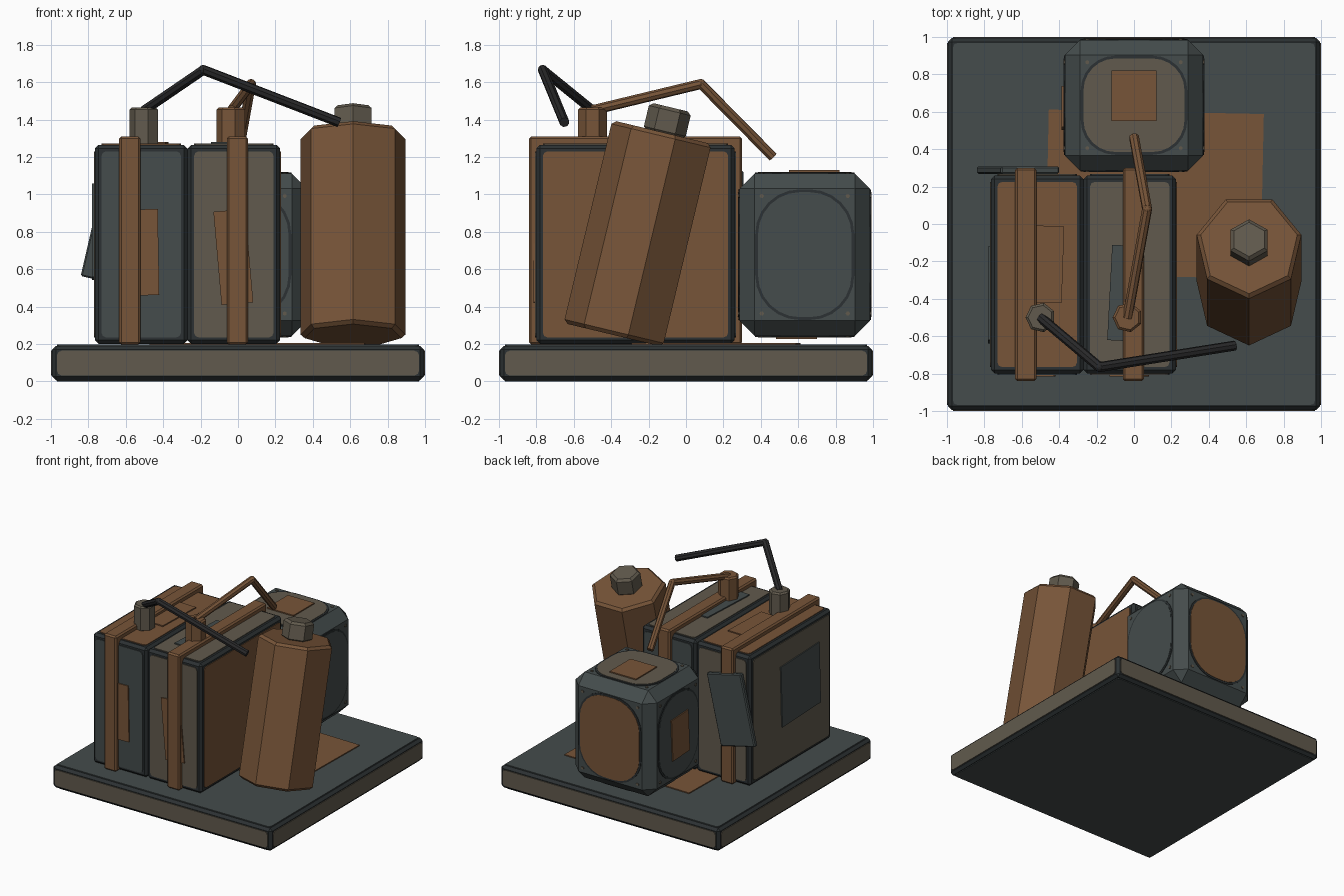
import bpy, bmesh, math
from mathutils import Vector, Matrix

if "Cube" in bpy.data.objects:
    bpy.data.objects.remove(bpy.data.objects["Cube"])


def material(name, rgb):
    m = bpy.data.materials.new(name)
    m.diffuse_color = (*rgb, 1)
    m.use_nodes = True
    m.node_tree.nodes["Principled BSDF"].inputs["Base Color"].default_value = m.diffuse_color
    return m


SLATE = material("slate", (0.058, 0.072, 0.072))
BROWN = material("rust brown", (0.185, 0.090, 0.040))
TAUPE = material("taupe", (0.120, 0.102, 0.074))
TRIM = material("dark trim", (0.025, 0.031, 0.033))
BLACK = material("black rubber", (0.022, 0.022, 0.023))

# Face frames: normal, horizontal axis, vertical axis
FACES = {
    "front": ((0, -1, 0), (1, 0, 0), (0, 0, 1)),
    "back": ((0, 1, 0), (-1, 0, 0), (0, 0, 1)),
    "right": ((1, 0, 0), (0, 1, 0), (0, 0, 1)),
    "left": ((-1, 0, 0), (0, -1, 0), (0, 0, 1)),
    "top": ((0, 0, 1), (1, 0, 0), (0, 1, 0)),
    "bottom": ((0, 0, -1), (1, 0, 0), (0, -1, 0)),
}


def finish(bm, name, mat, matrix=None, bevel=0.0):
    if bevel:
        bmesh.ops.bevel(bm, geom=bm.edges[:], offset=bevel, segments=1, affect='EDGES')
    bmesh.ops.recalc_face_normals(bm, faces=bm.faces)
    me = bpy.data.meshes.new(name)
    bm.to_mesh(me)
    bm.free()
    me.materials.append(mat)
    ob = bpy.data.objects.new(name, me)
    if matrix:
        ob.matrix_world = matrix
    bpy.context.collection.objects.link(ob)
    return ob


def box(name, lo, hi, mat, bevel=0.0, rot=None):
    lo, hi = Vector(lo), Vector(hi)
    bm = bmesh.new()
    bmesh.ops.create_cube(bm, size=1)
    bmesh.ops.scale(bm, vec=hi - lo, verts=bm.verts)
    m = Matrix.Translation((lo + hi) / 2)
    return finish(bm, name, mat, m @ rot if rot else m, bevel)


def plate(name, face, center, w, h, mat, t=0.008, r=0.0, segs=1, roll=0.0):
    """Flat plate with rounded corners lying on a face, its back at center."""
    n, u, v = (Vector(a) for a in FACES[face])
    pts = []
    for k, (sx, sy) in enumerate(((1, 1), (-1, 1), (-1, -1), (1, -1))):
        cx, cy = sx * (w / 2 - r), sy * (h / 2 - r)
        for i in range(segs + 1 if r else 1):
            a = math.pi / 2 * (k + (i / segs if r else 0))
            pts.append((cx + r * math.cos(a), cy + r * math.sin(a), 0))
    bm = bmesh.new()
    f = bm.faces.new([bm.verts.new(p) for p in pts])
    ext = bmesh.ops.extrude_face_region(bm, geom=[f])
    bmesh.ops.translate(bm, vec=(0, 0, t),
                        verts=[g for g in ext["geom"] if isinstance(g, bmesh.types.BMVert)])
    m = Matrix((u, v, n)).transposed().to_4x4()
    return finish(bm, name, mat, Matrix.Translation(center) @ m @ Matrix.Rotation(roll, 4, 'Z'))


def prism(name, a, b, radius, sides, mat, bevel=0.0, turn=0.0):
    """Many-sided rod from a to b."""
    a, b = Vector(a), Vector(b)
    d = b - a
    bm = bmesh.new()
    bmesh.ops.create_cone(bm, cap_ends=True, segments=sides, radius1=radius, radius2=radius,
                          depth=d.length, matrix=Matrix.Rotation(turn, 4, 'Z'))
    if bevel:
        rims = [e for e in bm.edges if abs(e.verts[0].co.z - e.verts[1].co.z) < 1e-4]
        bmesh.ops.bevel(bm, geom=rims, offset=bevel, segments=1, affect='EDGES')
    rot = Vector((0, 0, 1)).rotation_difference(d).to_matrix().to_4x4()
    return finish(bm, name, mat, Matrix.Translation((a + b) / 2) @ rot)


def face_spot(lo, hi, face):
    """Center of a face of a box, with its width and height."""
    lo, hi = Vector(lo), Vector(hi)
    n, u, v = (Vector(a) for a in FACES[face])
    size = hi - lo
    c = (lo + hi) / 2 + Vector([n[i] * size[i] / 2 for i in range(3)])
    return c, abs(u.dot(size)), abs(v.dot(size))


def framed_box(name, lo, hi, margin, colors):
    """Dark bevelled box with a coloured panel on each listed face."""
    box(name, lo, hi, TRIM, 0.02)
    for face, mat in colors.items():
        c, w, h = face_spot(lo, hi, face)
        plate(f"{name}_{face}_panel", face, c, w - 2 * margin, h - 2 * margin, mat,
              0.006, 0.025, 2)


# Base slab
framed_box("base", (-0.994, -0.994, 0.006), (0.994, 0.994, 0.19), 0.026,
           {"front": TAUPE, "back": TAUPE, "left": TAUPE, "right": TAUPE,
            "top": SLATE, "bottom": SLATE})
box("floor_sheet", (-0.465, -0.28, 0.19), (0.685, 0.60, 0.204), BROWN,
    rot=Matrix.Rotation(math.radians(-1.2), 4, 'Z'))

# Twin crates
framed_box("left_crate", (-0.765, -0.80, 0.20), (-0.27, 0.26, 1.265), 0.035,
           {"front": SLATE, "back": TAUPE, "left": TAUPE, "top": BROWN})
framed_box("right_crate", (-0.27, -0.80, 0.20), (0.225, 0.26, 1.265), 0.035,
           {"front": TAUPE, "back": SLATE, "right": BROWN, "top": TAUPE})

# Straps around the crates
for name, x in (("left_strap", -0.578), ("right_strap", -0.003)):
    box(name, (x - 0.057, -0.84, 0.197), (x + 0.057, 0.30, 1.31), BROWN, 0.012)

# Patches on the crates
plate("left_front_patch", "front", (-0.515, -0.806, 0.69), 0.18, 0.46, BROWN, 0.009,
      roll=math.radians(1))
plate("right_front_patch", "front", (-0.025, -0.806, 0.665), 0.17, 0.50, BROWN, 0.009,
      roll=math.radians(5))
plate("left_top_patch", "top", (-0.47, -0.215, 1.271), 0.18, 0.41, BROWN, 0.009,
      roll=math.radians(-2))
plate("right_top_patch", "top", (-0.05, -0.37, 1.271), 0.16, 0.51, SLATE, 0.009,
      roll=math.radians(-3))
plate("left_side_patch", "left", (-0.771, -0.38, 0.80), 0.50, 0.50, SLATE, 0.009,
      roll=math.radians(2))

# Tilted sheet hung on the back
box("hanging_sheet", (-0.78, 0.268, 0.52), (-0.46, 0.308, 1.10), SLATE, 0.008,
    rot=Matrix.Rotation(math.radians(13), 4, 'Y'))

# Caps and bent hoses
for side, x, cap, hose, path in (
        ("left", -0.50, TAUPE, BLACK,
         ((-0.50, -0.50, 1.45), (-0.185, -0.765, 1.665), (0.54, -0.65, 1.385))),
        ("right", -0.035, BROWN, BROWN,
         ((-0.035, -0.50, 1.45), (0.07, 0.08, 1.59), (0.0, 0.465, 1.20)))):
    prism(side + "_cap", (x, -0.50, 1.26), (x, -0.50, 1.465), 0.08, 7, cap, 0.012, math.pi / 2)
    prism(side + "_hose_lower", path[0], path[1], 0.027, 8, hose)
    prism(side + "_hose_upper", path[1], path[2], 0.027, 8, hose)
    bm = bmesh.new()
    bmesh.ops.create_uvsphere(bm, u_segments=8, v_segments=6, radius=0.027)
    finish(bm, side + "_hose_elbow", hose, Matrix.Translation(path[1]))

# Leaning canister with a hex nozzle
foot, axis = Vector((0.615, -0.375, 0.245)), Vector((0, 0.233, 0.9725))
head = foot + axis * 1.115
prism("canister", foot, head, 0.287, 7, BROWN, 0.02, math.pi / 2 + math.pi / 2)
prism("nozzle", head - axis * 0.01, head + axis * 0.14, 0.115, 6, TAUPE, 0.018, 0.0)

# Chamfered block behind
LO, HI = (-0.37, 0.285, 0.243), (0.37, 0.985, 1.112)
box("block", LO, HI, SLATE, 0.082)
for face, mat in {"front": SLATE, "back": BROWN, "left": SLATE, "right": SLATE,
                  "top": TAUPE, "bottom": TAUPE}.items():
    c, w, h = face_spot(LO, HI, face)
    w, h = w - 0.20, h - 0.20
    r = 0.17 if face in ("top", "bottom") else 0.225
    plate(f"block_{face}_ring", face, c, w + 0.03, h + 0.03, TRIM, 0.005, r + 0.015, 6)
    plate(f"block_{face}_panel", face, c, w, h, mat, 0.008, r, 6)
    # Corner rivets
    n, u, v = (Vector(a) for a in FACES[face])
    for sx in (-1, 1):
        for sy in (-1, 1):
            p = c + u * sx * (w / 2 - 0.02) + v * sy * (h / 2 - 0.02)
            prism(f"block_{face}_rivet", p, p + n * 0.006, 0.012, 6, TAUPE)

# Patches on the block
plate("block_top_patch", "top", (0, 0.685, 1.12), 0.24, 0.27, BROWN, 0.009)
plate("block_bottom_patch", "bottom", (0, 0.59, 0.235), 0.24, 0.22, BROWN, 0.009)
plate("block_left_patch", "left", (-0.378, 0.62, 0.66), 0.22, 0.34, BROWN, 0.009,
      roll=math.radians(3))
